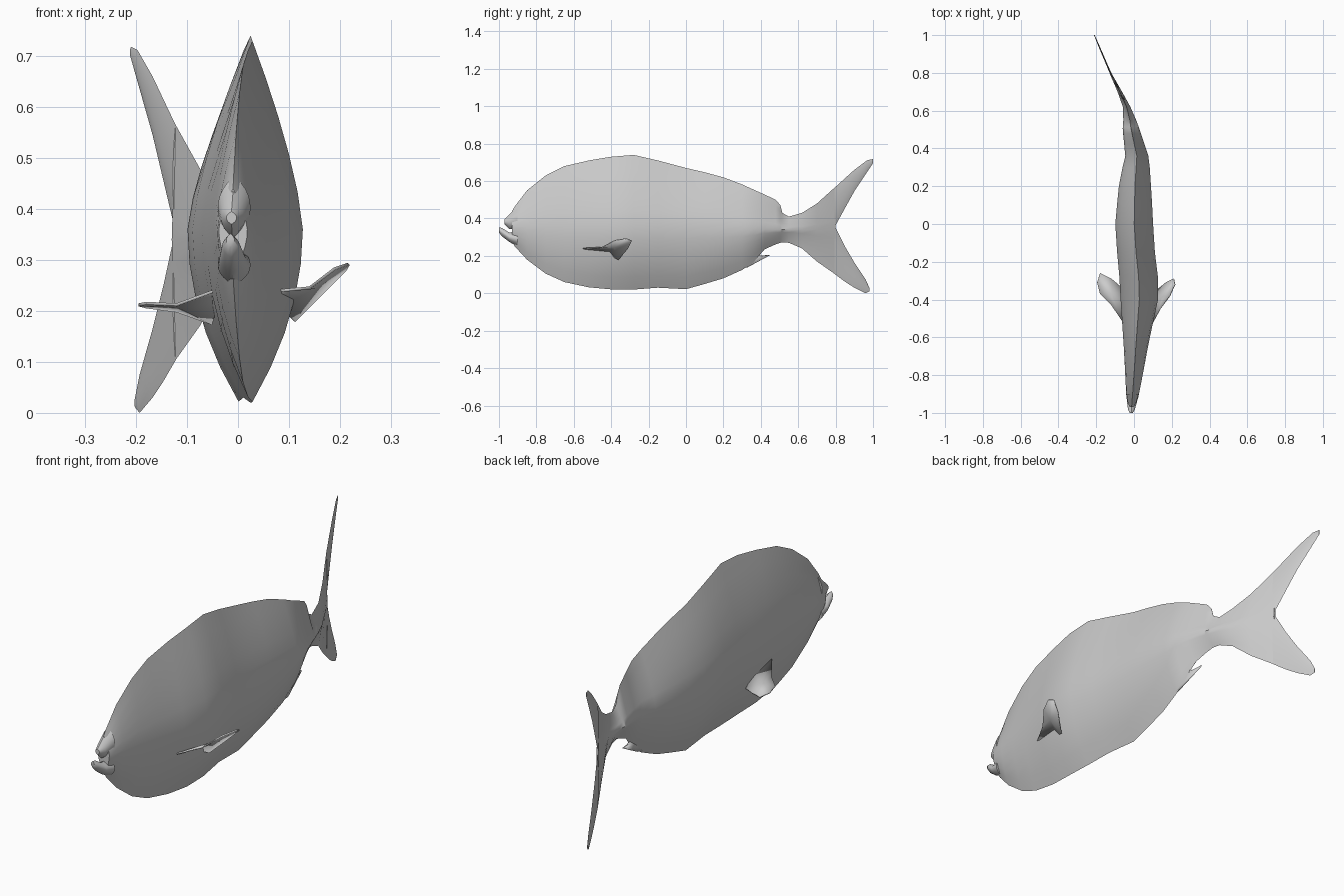
import bpy, bmesh, math
from mathutils import Vector

cube = bpy.data.objects.get("Cube")
if cube:
    bpy.data.objects.remove(cube, do_unlink=True)

# One plain grey for the whole fish
grey = bpy.data.materials.new("fish grey")
grey.use_nodes = True
grey.diffuse_color = (0.6, 0.6, 0.6, 1)
grey.node_tree.nodes["Principled BSDF"].inputs["Base Color"].default_value = (0.6, 0.6, 0.6, 1)

# Swimming curve of the backbone: y, x
SPINE = [(-1, -.015), (-.8, 0), (-.6, .013), (-.35, .032), (-.05, 0), (.2, .005),
         (.36, .015), (.5, -.015), (.6, -.03), (.7, -.075), (.8, -.125), (1, -.21)]


def spine_x(y):
    for (y0, x0), (y1, x1) in zip(SPINE, SPINE[1:]):
        if y <= y1:
            return x0 + (x1 - x0) * (y - y0) / (y1 - y0)
    return SPINE[-1][1]


def finish(name, bm):
    bmesh.ops.recalc_face_normals(bm, faces=bm.faces)
    mesh = bpy.data.meshes.new(name)
    bm.to_mesh(mesh)
    bm.free()
    mesh.materials.append(grey)
    obj = bpy.data.objects.new(name, mesh)
    bpy.context.collection.objects.link(obj)
    bpy.ops.object.select_all(action='DESELECT')
    obj.select_set(True)
    bpy.context.view_layer.objects.active = obj
    bpy.ops.object.shade_smooth_by_angle(angle=math.radians(50))
    return obj


def ring_points(y, top, bottom, half, mid, sharp_top, sharp_low):
    """Lens-shaped section with a keel above and below."""
    steps = [i / 5 for i in range(6)]
    side = [(1 - t ** sharp_low, mid + (bottom - mid) * t) for t in reversed(steps)]
    side += [(1 - t ** sharp_top, mid + (top - mid) * t) for t in steps[1:]]
    right = [Vector((spine_x(y) + half * w, y, z)) for w, z in side]
    left = [Vector((spine_x(y) - half * w, y, z)) for w, z in side[-2:0:-1]]
    return right + left


def loft(name, rows, fish_body=False):
    """Skin sections given as y, top, bottom, half width."""
    bm = bmesh.new()
    rings = []
    for y, top, bottom, half in rows:
        if fish_body:
            mid = .36 - .02 * max(0, min(1, y * 2))
            up = max(.8, 1.4 - 1.8 * max(0, y - .2))
            low = max(.9, 2 - 3 * max(0, y - .2))
        else:
            mid, up, low = (top + bottom) / 2, 2.2, 2.2
        pts = ring_points(y, top, bottom, half, mid, up, low)
        rings.append([bm.verts.new(p) for p in pts])
    for a, b in zip(rings, rings[1:]):
        for i in range(len(a)):
            j = (i + 1) % len(a)
            bm.faces.new((a[i], a[j], b[j], b[i]))
    bm.faces.new(rings[0])
    bm.faces.new(rings[-1])
    return finish(name, bm)


def fin(name, points, thickness=.006):
    """Thin fin fanned out from its middle."""
    bm = bmesh.new()
    verts = [bm.verts.new(p) for p in points]
    hub = bm.verts.new(sum((Vector(p) for p in points), Vector()) / len(points))
    for a, b in zip(verts, verts[1:] + verts[:1]):
        bm.faces.new((a, b, hub))
    obj = finish(name, bm)
    solid = obj.modifiers.new("thickness", 'SOLIDIFY')
    solid.thickness = thickness
    solid.offset = 0
    return obj


# Body, running through the narrow tail root to the fork
loft("body", [
    (-.93, .44, .275, .028), (-.915, .465, .25, .032), (-.85, .55, .18, .04),
    (-.75, .63, .105, .052), (-.65, .68, .06, .064), (-.52, .71, .032, .082),
    (-.4, .73, .021, .099), (-.28, .74, .02, .102), (-.15, .71, .03, .1),
    (0, .67, .022, .1), (.1, .647, .05, .093), (.2, .62, .08, .085),
    (.3, .582, .125, .072), (.36, .555, .165, .061), (.42, .528, .235, .054),
    (.48, .5, .262, .047), (.505, .47, .27, .044), (.515, .43, .272, .042),
    (.55, .41, .27, .034), (.62, .43, .24, .02), (.7, .48, .17, .012),
    (.8, .57, .1, .005)], fish_body=True)

# Lips around the open mouth
loft("upper_lip", [(-.9, .465, .34, .032), (-.945, .42, .345, .022), (-.97, .395, .37, .01)])
loft("lower_lip", [(-.9, .33, .25, .032), (-.945, .325, .275, .026),
                   (-.985, .35, .305, .017), (-1, .352, .325, .008)])

# Forked tail lobes
loft("tail_upper_lobe", [(.795, .565, .355, .005), (.85, .615, .455, .004),
                         (.9, .66, .545, .004), (.97, .712, .65, .003), (1, .718, .695, .002)])
loft("tail_lower_lobe", [(.795, .36, .103, .005), (.85, .25, .062, .004),
                         (.9, .165, .03, .004), (.96, .075, .0, .003), (.98, .03, .01, .002)])

# Pectoral fins, each held at its own angle
fin("left_pectoral_fin", [(.085, -.55, .24), (.14, -.45, .245), (.19, -.38, .283),
                          (.217, -.32, .292), (.21, -.29, .28), (.17, -.31, .24),
                          (.11, -.36, .18), (.08, -.42, .21)])
fin("right_pectoral_fin", [(-.045, -.54, .24), (-.12, -.43, .212), (-.18, -.37, .215),
                           (-.195, -.31, .212), (-.18, -.26, .208), (-.12, -.29, .2),
                           (-.05, -.35, .175), (-.04, -.42, .21)])

# Free tip of the anal fin
anal_outline = [(.24, .12), (.33, .14), (.45, .205), (.4, .2), (.34, .23)]
fin("anal_fin", [(spine_x(y), y, z) for y, z in anal_outline], .008)
